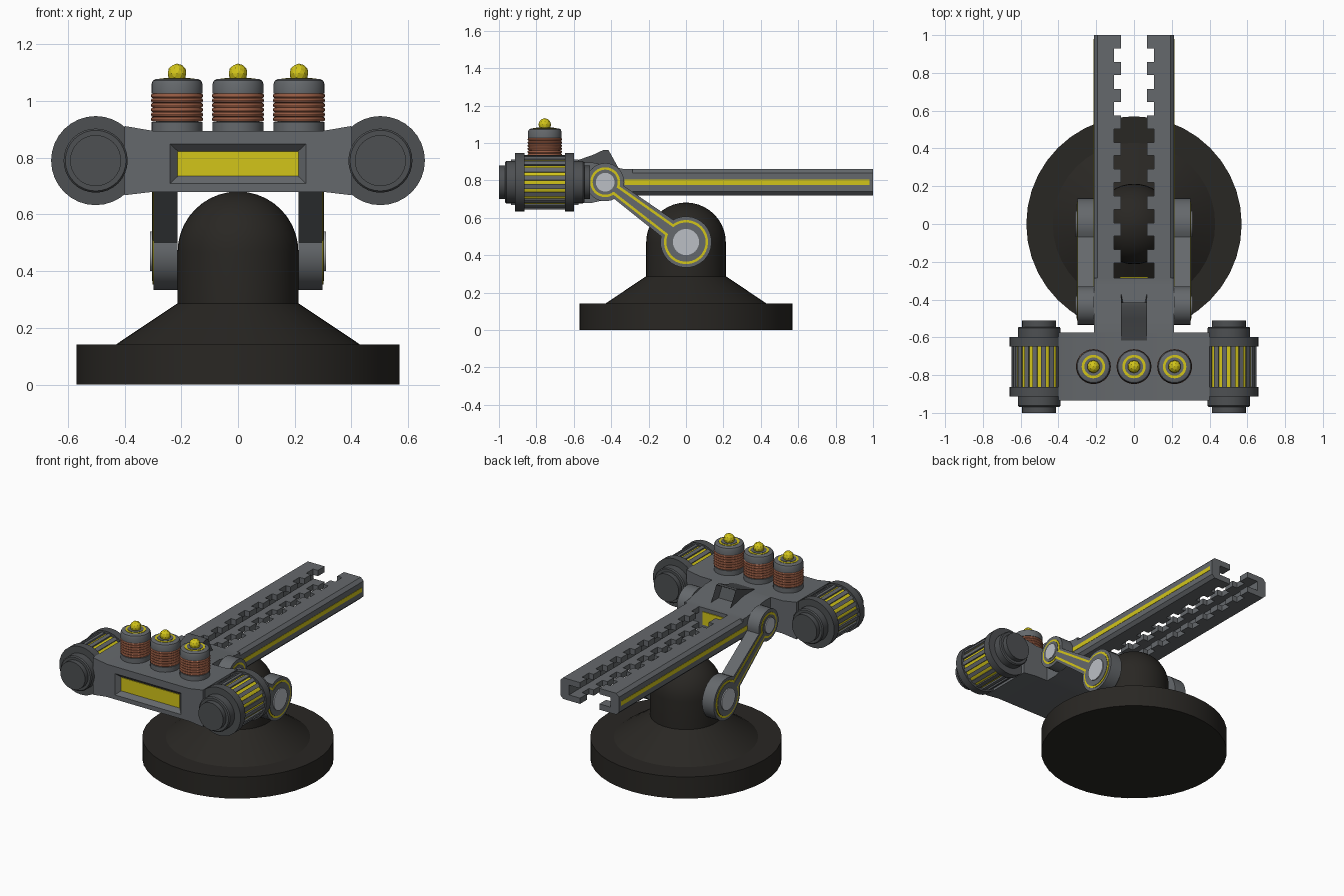
import bpy, bmesh
from math import sin, cos, pi, asin, atan2, hypot
from mathutils import Vector, Matrix

if "Cube" in bpy.data.objects:
    bpy.data.objects.remove(bpy.data.objects["Cube"])


def material(name, r, g, b):
    m = bpy.data.materials.new(name)
    m.diffuse_color = (r, g, b, 1)
    m.use_nodes = True
    m.node_tree.nodes["Principled BSDF"].inputs["Base Color"].default_value = m.diffuse_color
    return m


BLACK = material("black", 0.022, 0.02, 0.017)
GREY = material("grey", 0.13, 0.14, 0.15)
DARK = material("dark_grey", 0.075, 0.08, 0.085)
YELLOW = material("yellow", 0.65, 0.56, 0.01)
COPPER = material("copper", 0.5, 0.17, 0.09)
STEEL = material("steel", 0.5, 0.52, 0.56)


def finish(name, bm, mat):
    bmesh.ops.recalc_face_normals(bm, faces=bm.faces)
    me = bpy.data.meshes.new(name)
    bm.to_mesh(me)
    bm.free()
    me.materials.append(mat)
    ob = bpy.data.objects.new(name, me)
    bpy.context.collection.objects.link(ob)
    return ob


def place(axis, u, v, w):
    """u, v in the profile plane, w along the axis."""
    return {"x": (w, u, v), "y": (u, w, v), "z": (u, v, w)}[axis]


def add_prism(bm, pts, axis, a, b):
    rings = [[bm.verts.new(place(axis, u, v, w)) for u, v in pts] for w in (a, b)]
    n = len(pts)
    bm.faces.new(rings[0])
    bm.faces.new(rings[1])
    for i in range(n):
        j = (i + 1) % n
        bm.faces.new((rings[0][i], rings[0][j], rings[1][j], rings[1][i]))


def prism(name, pts, axis, a, b, mat):
    bm = bmesh.new()
    add_prism(bm, pts, axis, a, b)
    return finish(name, bm, mat)


def rect(u0, u1, v0, v1):
    return [(u0, v0), (u1, v0), (u1, v1), (u0, v1)]


def lathe(name, profile, axis, cu, cv, mat, segs=32):
    """Closed turned part; profile is (radius, position along axis)."""
    bm = bmesh.new()
    rings = [[bm.verts.new(place(axis, cu + r * cos(2 * pi * i / segs),
                                 cv + r * sin(2 * pi * i / segs), w))
              for i in range(segs)] for r, w in profile]
    for p, q in zip(rings, rings[1:]):
        for i in range(segs):
            j = (i + 1) % segs
            bm.faces.new((p[i], p[j], q[j], q[i]))
    bm.faces.new(rings[0])
    bm.faces.new(rings[-1])
    return finish(name, bm, mat)


# Domed pedestal
dome = [(0.213 * cos(a * pi / 20), 0.468 + 0.213 * sin(a * pi / 20)) for a in range(10)]
lathe("pedestal", [(0.57, 0), (0.57, 0.142), (0.43, 0.142), (0.213, 0.287)] + dome
      + [(0.008, 0.681)], "z", 0, 0, BLACK, 40)

# Crosswise head with a recessed front window
half = [(0.3, 0.895), (0.4, 0.912), (0.4, 0.668), (0.3, 0.68)]
head = prism("head", half + [(-x, z) for x, z in reversed(half)], "y", -0.935, -0.575, GREY)
bm = bmesh.new()
rings = [[bm.verts.new((x, y, z)) for x, z in rect(-w, w, 0.779 - h, 0.779 + h)]
         for y, w, h in ((-0.96, 0.265, 0.094), (-0.905, 0.21, 0.042))]
bm.faces.new(rings[0])
bm.faces.new(rings[1])
for i in range(4):
    j = (i + 1) % 4
    bm.faces.new((rings[0][i], rings[0][j], rings[1][j], rings[1][i]))
cutter = finish("window_cutter", bm, DARK)
cutter.hide_render = True
cutter.hide_viewport = True
cut = head.modifiers.new("window", "BOOLEAN")
cut.object = cutter
cut.operation = "DIFFERENCE"
cut.solver = "EXACT"
prism("front_window", rect(-0.213, 0.213, 0.735, 0.823), "y", -0.912, -0.9, YELLOW)

# Neck joining head and rails
neck = [(-0.6, 0.68), (-0.6, 0.895), (-0.5, 0.895), (-0.33, 0.86), (-0.285, 0.86),
        (-0.285, 0.72), (-0.33, 0.72), (-0.5, 0.68)]
prism("neck", neck, "x", -0.213, 0.213, GREY)
prism("slot_end_panel", rect(-0.075, 0.075, 0.75, 0.835), "y", -0.29, -0.28, YELLOW)

# Rear sight with an inset opening in its back slope
bm = bmesh.new()
add_prism(bm, [(-0.645, 0.885), (-0.5, 0.935), (-0.44, 0.963), (-0.415, 0.963),
               (-0.355, 0.855)], "x", -0.07, 0.07)
bmesh.ops.recalc_face_normals(bm, faces=bm.faces)
bm.normal_update()
back = max(bm.faces, key=lambda f: f.normal.y)
bmesh.ops.inset_region(bm, faces=[back], thickness=0.018)
bmesh.ops.translate(bm, verts=back.verts, vec=(0, -0.045, -0.012))
finish("sight", bm, DARK)

# Coils with caps and bulbs
for k in (-1, 0, 1):
    cx, cy = 0.215 * k, -0.755
    lathe("coil_base", [(0.09, 0.885), (0.09, 0.927), (0.075, 0.927), (0.075, 1.03)],
          "z", cx, cy, GREY)
    for i in range(6):
        z = 0.936 + 0.0165 * i
        bpy.ops.mesh.primitive_torus_add(major_segments=28, minor_segments=8, location=(cx, cy, z),
                                         major_radius=0.084, minor_radius=0.0085)
        bpy.context.object.name = "coil_winding"
        bpy.context.object.data.materials.append(COPPER)
    lathe("coil_cap", [(0.09, 1.027), (0.09, 1.06), (0.085, 1.072), (0.073, 1.078)],
          "z", cx, cy, GREY)
    lathe("coil_cap_ring", [(0.062, 1.07), (0.062, 1.08)], "z", cx, cy, YELLOW)
    lathe("coil_cap_centre", [(0.048, 1.07), (0.048, 1.082)], "z", cx, cy, GREY)
    bpy.ops.mesh.primitive_ico_sphere_add(subdivisions=2, radius=0.034, location=(cx, cy, 1.098))
    bpy.context.object.name = "bulb"
    bpy.context.object.data.materials.append(YELLOW)

# Outline of the swing arm: two discs joined by a tapering bar
BIG, SMALL = Vector((0, 0.47)), Vector((-0.432, 0.79))
TILT = atan2(0.32, -0.432)


def arm_outline(R, r, wide, narrow):
    a, b, n = asin(wide / R), pi - asin(narrow / r), 28
    length = hypot(0.432, 0.32)
    pts = [(R * cos(a + (2 * pi - 2 * a) * i / n), R * sin(a + (2 * pi - 2 * a) * i / n))
           for i in range(n + 1)]
    pts += [(length + r * cos(-b + 2 * b * i / n), r * sin(-b + 2 * b * i / n))
            for i in range(n + 1)]
    rot = Matrix.Rotation(TILT, 2)
    return [tuple(rot @ Vector(p) + BIG) for p in pts]


for s in (-1, 1):
    # Slotted rail with toothed lips and a side stripe
    rail = [(0.105, 0.72), (0.193, 0.72), (0.213, 0.74), (0.213, 0.84), (0.193, 0.86),
            (0.105, 0.86), (0.105, 0.822), (0.15, 0.822), (0.15, 0.758), (0.105, 0.758)]
    bm = bmesh.new()
    add_prism(bm, [(s * x, z) for x, z in rail], "y", -0.3, 1.0)
    for i in range(9):
        y = 0.93 - 0.142 * i
        for z in (0.72, 0.822):
            add_prism(bm, rect(s * 0.07, s * 0.107, y, y + 0.07), "z", z, z + 0.038)
    finish("rail", bm, GREY)
    prism("rail_stripe", rect(-0.33, 0.98, 0.776, 0.804), "x", s * 0.2, s * 0.215, YELLOW)

    # Swing arm in layers, with steel pivot caps
    prism("arm", arm_outline(0.137, 0.102, 0.055, 0.043), "x", s * 0.213, s * 0.298, GREY)
    prism("arm_trim", arm_outline(0.118, 0.08, 0.036, 0.028), "x", s * 0.29, s * 0.301, YELLOW)
    prism("arm_face", arm_outline(0.105, 0.067, 0.023, 0.014), "x", s * 0.29, s * 0.304, GREY)
    for (cy, cz), r in ((BIG, 0.07), (SMALL, 0.05)):
        lathe("pivot_cap", [(r, s * 0.29), (r, s * 0.31)], "x", cy, cz, STEEL)

    # End drum with stepped caps, flanges and ribs
    cx, cz, mid = s * 0.502, 0.79, -0.756
    for e in (-1, 1):
        lathe("drum_end", [(r, mid + e * d) for r, d in (
            (0.157, 0.108), (0.157, 0.158), (0.113, 0.158), (0.113, 0.205), (0.107, 0.212),
            (0.09, 0.212), (0.09, 0.244))], "y", cx, cz, DARK)
    lathe("drum_core", [(0.137, mid - 0.112), (0.137, mid + 0.112)], "y", cx, cz, YELLOW)
    bm = bmesh.new()
    for i in range(20):
        rib = []
        for r, d in ((0.12, -0.085), (0.147, -0.085), (0.147, 0.085), (0.12, 0.085)):
            a = 2 * pi * (i + 0.5) / 20 + d
            rib.append((cx + r * cos(a), cz + r * sin(a)))
        add_prism(bm, rib, "y", mid - 0.112, mid + 0.112)
    finish("drum_ribs", bm, GREY)

# Smooth the round parts, keep hard edges
for ob in bpy.context.scene.objects:
    if ob != cutter:
        ob.select_set(ob.name.split(".")[0] != "bulb")
bpy.context.view_layer.objects.active = head
bpy.ops.object.shade_smooth_by_angle(angle=0.52)
